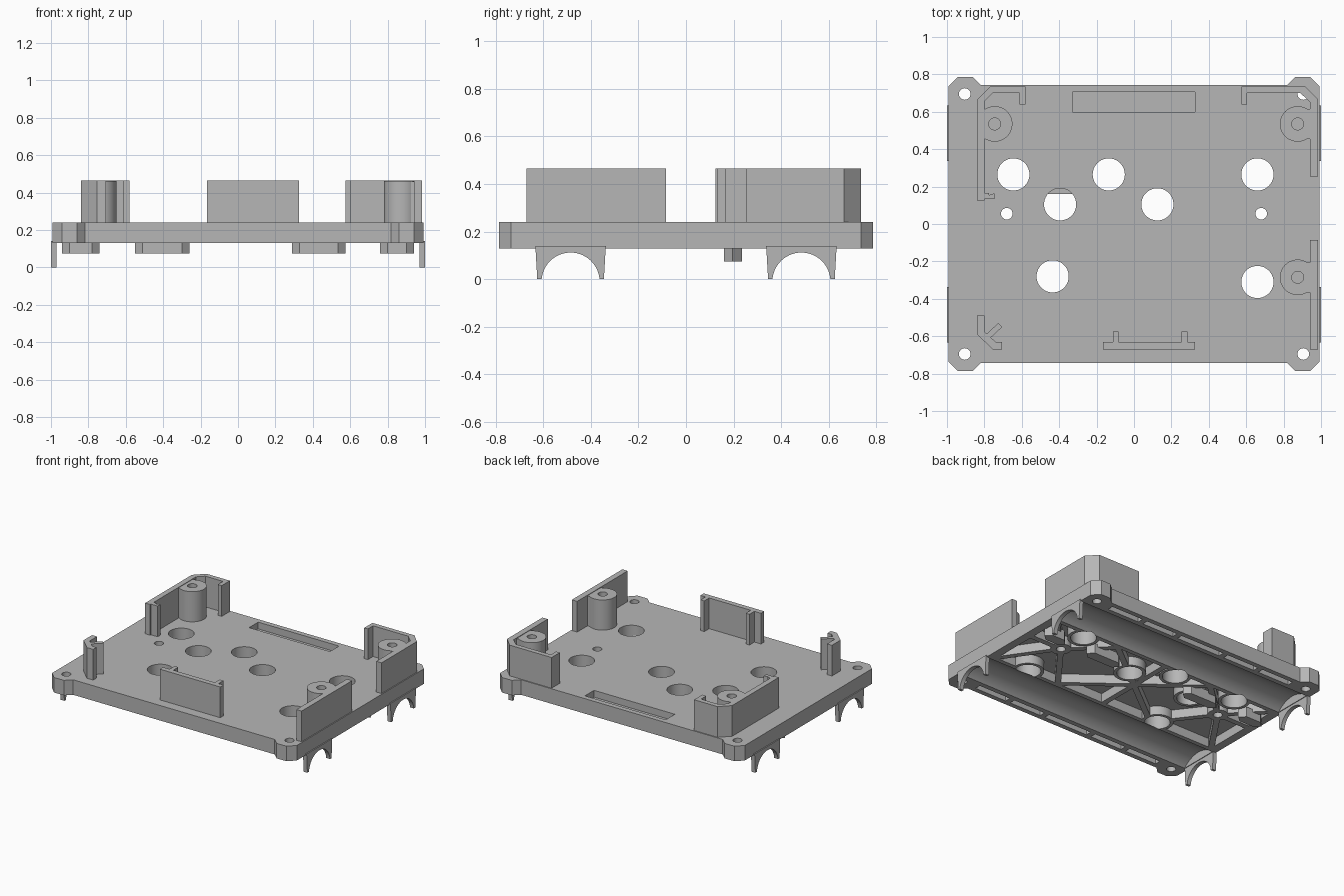
import bpy, bmesh, math
from mathutils import Vector

old = bpy.data.objects.get("Cube")
if old:
    bpy.data.objects.remove(old, do_unlink=True)

GREY = (0.47, 0.47, 0.47, 1)
mat = bpy.data.materials.new("grey plastic")
mat.use_nodes = True
mat.diffuse_color = GREY
bsdf = next(n for n in mat.node_tree.nodes if n.type == 'BSDF_PRINCIPLED')
bsdf.inputs["Base Color"].default_value = GREY

PLATE_LOW, PLATE_TOP, WALL_TOP, SKIN = 0.13, 0.24, 0.465, 0.195
parts = []


def prisms(name, outlines, low, high, along_x=False, cutter=False):
    """One object made of straight extrusions of 2D outlines."""
    bm = bmesh.new()
    for pts in outlines:
        place = (lambda a, b, h: (h, a, b)) if along_x else (lambda a, b, h: (a, b, h))
        base = bm.faces.new([bm.verts.new(place(a, b, low)) for a, b in pts])
        out = bmesh.ops.extrude_face_region(bm, geom=[base])
        moved = [v for v in out["geom"] if isinstance(v, bmesh.types.BMVert)]
        bmesh.ops.translate(bm, verts=moved, vec=place(0, 0, high - low))
    bmesh.ops.recalc_face_normals(bm, faces=bm.faces)
    mesh = bpy.data.meshes.new(name)
    bm.to_mesh(mesh)
    bm.free()
    mesh.materials.append(mat)
    obj = bpy.data.objects.new(name, mesh)
    bpy.context.collection.objects.link(obj)
    if cutter:
        obj.hide_render = True
    else:
        parts.append(obj)
    return obj


def circle(x, y, r, n=40):
    return [(x + r * math.cos(2 * math.pi * i / n), y + r * math.sin(2 * math.pi * i / n))
            for i in range(n)]


def rect(x0, x1, y0, y1):
    return [(x0, y0), (x1, y0), (x1, y1), (x0, y1)]


def bar(a, b, width):
    a, b = Vector(a), Vector(b)
    side = (b - a).normalized().orthogonal() * width / 2
    return [tuple(p) for p in (a + side, b + side, b - side, a - side)]


def cut(obj, *cutters):
    for c in cutters:
        mod = obj.modifiers.new("cut", 'BOOLEAN')
        mod.operation, mod.solver, mod.object = 'DIFFERENCE', 'EXACT', c
    bpy.context.view_layer.update()
    dg = bpy.context.evaluated_depsgraph_get()
    mesh = bpy.data.meshes.new_from_object(obj.evaluated_get(dg))
    obj.modifiers.clear()
    obj.data = mesh


# Cutters: holes, rod channels, underside recess, slots
big_holes = [(-.645, .265), (-.395, .105), (-.135, .265), (.125, .105),
             (.66, .265), (.66, -.31), (-.435, -.28)]
nodes = [(-.68, .055), (.68, .055)]
ears = [(sx * .905, sy * .695) for sx in (-1, 1) for sy in (-1, 1)]
holes = prisms("hole_cutter", [circle(x, y, .086) for x, y in big_holes]
               + [circle(x, y, .031, 24) for x, y in nodes + ears], -.1, .4, cutter=True)
ROD_Y = (-.485, .485)
channels = prisms("channel_cutter", [circle(y, -.01, .2, 64) for y in ROD_Y],
                  -.965, .965, along_x=True, cutter=True)
recess = prisms("recess_cutter", [rect(-.93, .93, -.31, .31)], 0, SKIN, cutter=True)
slot_ends = [-.8, -.5, -.2, .2, .5, .8]
slots = prisms("edge_slot_cutter",
               [rect(a + .02, b - .02, s * .685 - .022, s * .685 + .022)
                for a, b in zip(slot_ends, slot_ends[1:]) for s in (-1, 1)],
               0, .175, cutter=True)
label_slot = prisms("top_slot_cutter", [rect(-.33, .325, .6, .705)], .19, .3, cutter=True)

# Base plate with a chamfered ear at each corner
quarter = [(.992, .735), (.942, .785), (.862, .785), (.817, .742)]
outline = (quarter + [(-x, y) for x, y in reversed(quarter)]
           + [(-x, -y) for x, y in quarter] + [(x, -y) for x, y in reversed(quarter)])
plate = prisms("base_plate", [outline], PLATE_LOW, PLATE_TOP)
cut(plate, recess, channels, slots, label_slot, holes)

# Underside ribs and rings around the holes
spokes = []
for x, y in nodes:
    s = math.copysign(1, x)
    spokes += [((x, y), (s * ex, ey)) for ex, ey in
               [(.93, .31), (.93, -.31), (.93, .055), (.4, .31), (.4, -.31)]]
spokes += [((-.4, -.31), (.4, .31)), ((-.4, .31), (.4, -.31)), ((0, -.31), (0, .31))]
for a, b in spokes:
    cut(prisms("underside_rib", [bar(a, b, .04)], PLATE_LOW, SKIN + .005), holes)
for x, y in big_holes:
    cut(prisms("hole_ring", [circle(x, y, .108)], PLATE_LOW, SKIN + .005), holes, channels)
for x, y in nodes:
    cut(prisms("screw_ring", [circle(x, y, .07)], PLATE_LOW, SKIN + .005), holes)

# Belt tabs below the plate
for x0, x1 in [(-.94, -.74), (-.55, -.26), (.29, .575), (.76, .94)]:
    tab = [(x0, .195), (x0 + .04, .16), (x1 - .04, .16), (x1, .195),
           (x1 - .04, .235), (x0 + .04, .235)]
    prisms("belt_tab", [tab], .075, PLATE_LOW + .02)

# Arched rod clips at both ends
for y in ROD_Y:
    arch = [(y + .122 * math.cos(t), -.01 + .122 * math.sin(t))
            for t in [math.radians(5 + 170 * i / 28) for i in range(29)]]
    profile = [(y + .14, 0)] + arch + [(y - .14, 0), (y - .148, PLATE_LOW + .01),
                                       (y + .148, PLATE_LOW + .01)]
    for x0, x1 in [(-1, -.97), (.97, 1)]:
        prisms("rod_clip", [profile], x0, x1, along_x=True)

# Upright walls around the board
back_left = [(-.84, .125), (-.84, .665), (-.77, .735), (-.58, .735), (-.58, .64),
             (-.612, .64), (-.612, .7), (-.755, .7), (-.8, .655), (-.8, .165),
             (-.775, .165), (-.775, .155), (-.745, .165), (-.745, .133), (-.8, .133), (-.8, .125)]
back_right = [(.575, .735), (.575, .64), (.605, .64), (.605, .7), (.89, .7), (.942, .65),
              (.942, .255), (.985, .255), (.985, .665), (.915, .735)]
front_left = [(-.84, -.49), (-.84, -.59), (-.755, -.67), (-.705, -.67), (-.705, -.63),
              (-.74, -.63), (-.8, -.575), (-.8, -.49)]
front = [(-.165, -.67), (.325, -.67), (.325, -.632), (.285, -.632), (.285, -.575),
         (.255, -.575), (.255, -.632), (-.082, -.632), (-.082, -.575), (-.112, -.575),
         (-.112, -.632), (-.165, -.632)]
for name, pts in [("back_left_wall", back_left), ("back_right_wall", back_right),
                  ("front_left_wall", front_left), ("front_wall", front),
                  ("right_wall", rect(.942, .985, -.67, -.085)),
                  ("corner_brace", bar((-.785, -.605), (-.715, -.54), .03))]:
    wall = prisms(name, [pts], PLATE_TOP - .01, WALL_TOP)

# Screw posts, each with a web to its wall
posts = [(-.745, .535, -.82), (.875, .535, .96), (.875, -.285, .96)]
bores = prisms("bore_cutter", [circle(x, y, .032, 24) for x, y, w in posts], .3, .6, cutter=True)
for x, y, w in posts:
    cut(prisms("screw_post", [circle(x, y, .095)], PLATE_TOP - .01, WALL_TOP - .004), bores)
    cut(prisms("post_web", [rect(min(x, w), max(x, w), y - .08, y + .08)],
               PLATE_TOP - .01, WALL_TOP - .006), bores)

# Remove the cutters and shade round surfaces smooth
for c in (holes, channels, recess, slots, label_slot, bores):
    bpy.data.objects.remove(c, do_unlink=True)
bpy.ops.object.select_all(action='DESELECT')
for obj in parts:
    obj.select_set(True)
bpy.context.view_layer.objects.active = plate
bpy.ops.object.shade_smooth_by_angle(angle=math.radians(30))
